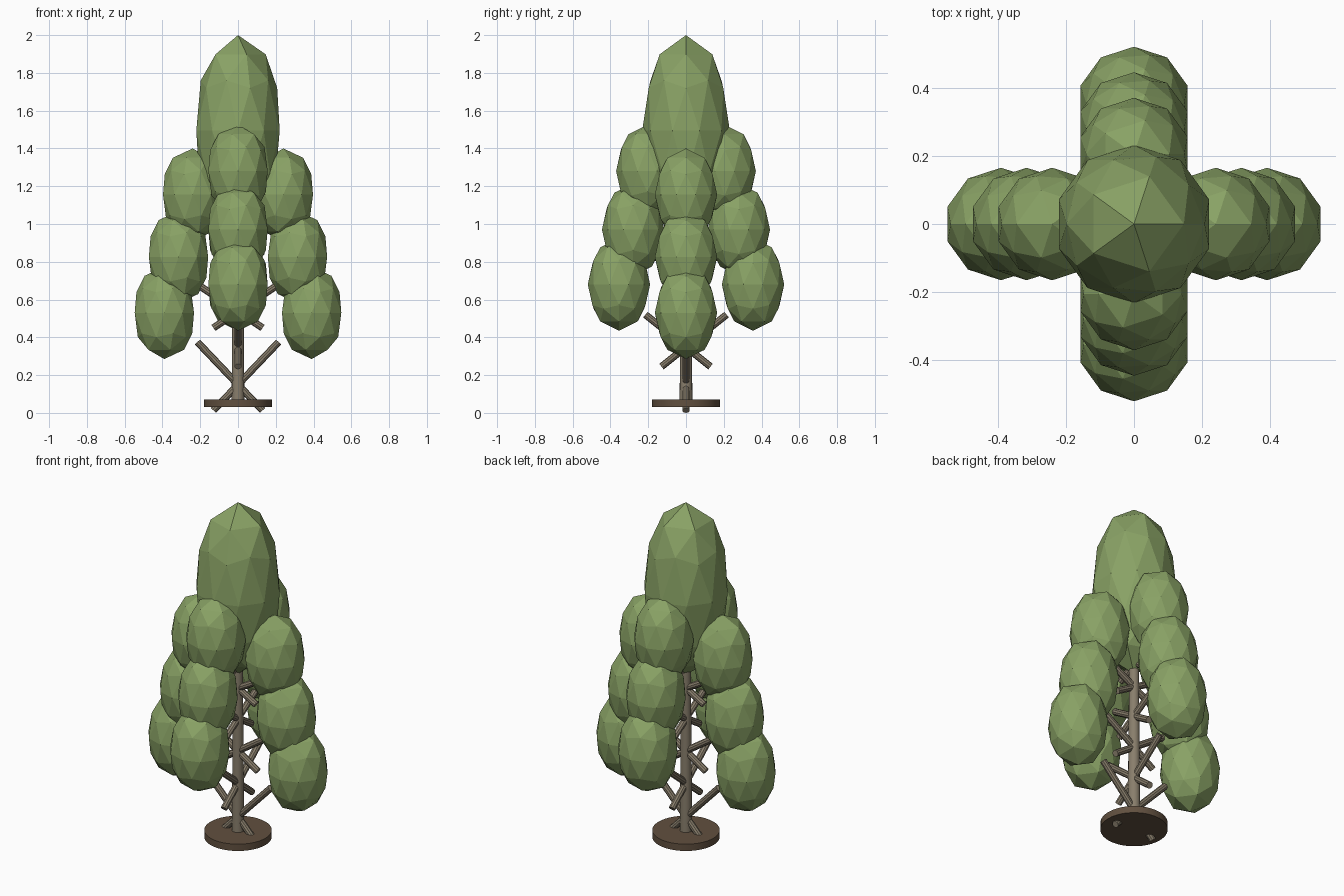
import bpy, bmesh
from mathutils import Vector, Matrix

if "Cube" in bpy.data.objects:
    bpy.data.objects.remove(bpy.data.objects["Cube"])


def material(name, rgb):
    m = bpy.data.materials.new(name)
    m.diffuse_color = (*rgb, 1)
    m.use_nodes = True
    m.node_tree.nodes["Principled BSDF"].inputs["Base Color"].default_value = m.diffuse_color
    return m


LEAF = material("leaf_green", (0.25, 0.36, 0.13))
BARK = material("bark", (0.25, 0.21, 0.15))
SOIL = material("base_brown", (0.12, 0.08, 0.05))


def finish(name, bm, mat):
    bmesh.ops.recalc_face_normals(bm, faces=bm.faces)
    mesh = bpy.data.meshes.new(name)
    bm.to_mesh(mesh)
    bm.free()
    mesh.materials.append(mat)
    ob = bpy.data.objects.new(name, mesh)
    bpy.context.collection.objects.link(ob)
    return ob


def foliage(name, centre, radius, height, flip=1):
    """Faceted egg with broad shoulders near both poles."""
    bm = bmesh.new()
    bmesh.ops.create_icosphere(bm, subdivisions=2, radius=1)
    for v in bm.verts:
        if 0.8 < abs(v.co.z) < 0.9:
            v.co = (v.co.x * 1.2, v.co.y * 1.2, v.co.z * 0.94)
        v.co = (v.co.x * radius * flip, v.co.y * radius, v.co.z * height)
    bmesh.ops.translate(bm, verts=bm.verts, vec=centre)
    return finish(name, bm, LEAF)


def rod(name, a, b, r1, r2, sides, mat):
    a, b = Vector(a), Vector(b)
    d = b - a
    bm = bmesh.new()
    mtx = Matrix.Translation((a + b) / 2) @ d.to_track_quat('Z', 'Y').to_matrix().to_4x4()
    bmesh.ops.create_cone(bm, cap_ends=True, segments=sides, radius1=r1,
                          radius2=r2, depth=d.length, matrix=mtx)
    ob = finish(name, bm, mat)
    bpy.ops.object.select_all(action='DESELECT')
    ob.select_set(True)
    bpy.context.view_layer.objects.active = ob
    bpy.ops.object.shade_smooth_by_angle()
    return ob


# Base disc and trunk
rod("base_disc", (0, 0, 0.03), (0, 0, 0.07), 0.18, 0.18, 40, SOIL)
rod("trunk", (0, 0, 0.04), (0, 0, 1.2), 0.034, 0.025, 16, BARK)

# Crown
foliage("crown", (0, 0, 1.494), 0.232, 0.506)

# Tiers alternate between the x and y axes:
# axis, foliage distance, foliage z, branch low z, branch high z
tiers = [
    ("x", 0.39, 0.53, 0.013, 0.375),
    ("y", 0.355, 0.68, 0.245, 0.52),
    ("x", 0.315, 0.825, 0.45, 0.68),
    ("y", 0.28, 0.97, 0.65, 0.85),
    ("x", 0.24, 1.155, 0.84, 1.01),
    ("y", 0.205, 1.28, 0.99, 1.14),
]
for i, (axis, dist, z, low, high) in enumerate(tiers, 1):
    inner, outer = -0.13 + 0.006 * max(0, i - 3), 0.215 - 0.015 * max(0, i - 3)
    for side in (1, -1):
        def place(d, h):
            return (d * side, 0, h) if axis == "x" else (0, d * side, h)
        tag = f"{i}_{'plus' if side > 0 else 'minus'}_{axis}"
        foliage("foliage_" + tag, place(dist, z), 0.165, 0.245, side)
        rod("branch_" + tag, place(inner, low), place(outer, high),
            0.019, 0.019, 10, BARK)
